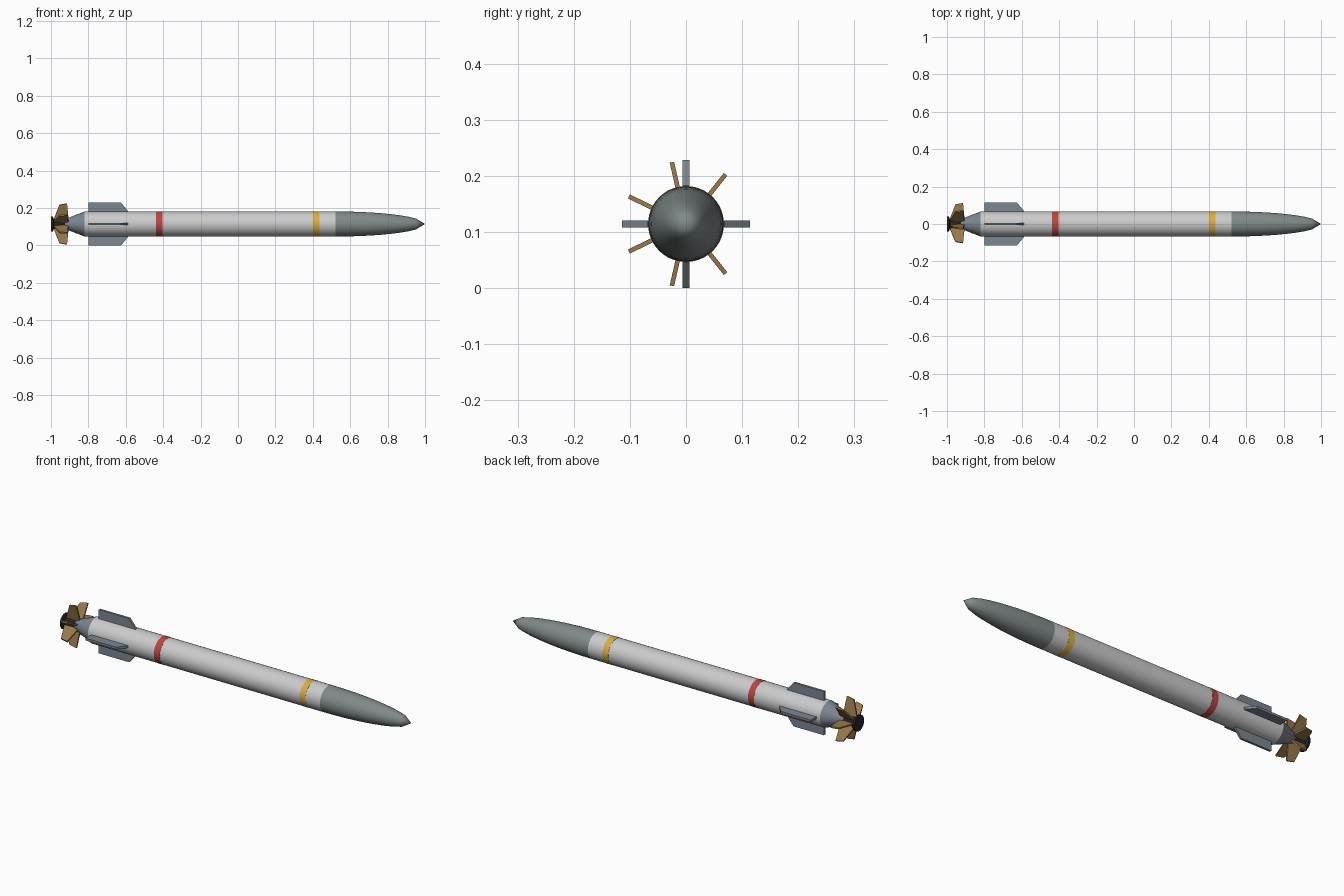
import bpy, bmesh, math
from mathutils import Matrix, Vector

if "Cube" in bpy.data.objects:
    bpy.data.objects.remove(bpy.data.objects["Cube"])

CZ = 0.114   # height of the body axis
R = 0.067    # body radius


def material(name, rgb):
    m = bpy.data.materials.new(name)
    m.diffuse_color = (*rgb, 1)
    m.use_nodes = True
    m.node_tree.nodes["Principled BSDF"].inputs["Base Color"].default_value = m.diffuse_color
    return m


WHITE = material("pale_grey", (0.70, 0.72, 0.71))
NOSE = material("nose_grey", (0.22, 0.25, 0.25))
STEEL = material("blue_grey", (0.20, 0.24, 0.28))
RED = material("red", (0.50, 0.06, 0.05))
YELLOW = material("yellow", (0.70, 0.42, 0.06))
BRONZE = material("bronze", (0.32, 0.19, 0.07))
BLACK = material("black", (0.02, 0.02, 0.025))


def finish(name, bm, mat, smooth=False):
    bmesh.ops.recalc_face_normals(bm, faces=bm.faces)
    me = bpy.data.meshes.new(name)
    bm.to_mesh(me)
    bm.free()
    ob = bpy.data.objects.new(name, me)
    bpy.context.collection.objects.link(ob)
    ob.location.z = CZ
    me.materials.append(mat)
    if smooth:
        bpy.ops.object.select_all(action='DESELECT')
        ob.select_set(True)
        bpy.context.view_layer.objects.active = ob
        bpy.ops.object.shade_smooth_by_angle(angle=math.radians(35))
    return ob


def lathe(name, profile, mat, n=48):
    """Spin (x, radius) points around the x axis."""
    bm = bmesh.new()
    vs = [bm.verts.new((x, 0, r)) for x, r in profile]
    es = [bm.edges.new(p) for p in zip(vs, vs[1:])]
    bmesh.ops.spin(bm, geom=vs + es, cent=(0, 0, 0), axis=(1, 0, 0),
                   angle=2 * math.pi, steps=n)
    bmesh.ops.remove_doubles(bm, verts=bm.verts, dist=1e-5)
    return finish(name, bm, mat, True)


def plate(name, outline, thick, angle, mat):
    """Flat radial plate from (x, radius) points, turned about the x axis."""
    bm = bmesh.new()
    face = bm.faces.new([bm.verts.new((x, -thick / 2, r)) for x, r in outline])
    ext = bmesh.ops.extrude_face_region(bm, geom=[face])["geom"]
    bmesh.ops.translate(bm, vec=Vector((0, thick, 0)),
                        verts=[v for v in ext if isinstance(v, bmesh.types.BMVert)])
    bm.transform(Matrix.Rotation(angle, 4, 'X'))
    return finish(name, bm, mat)


# Body tube, rounded nose and tail cone
lathe("body_tube", [(-0.82, 0), (-0.82, R), (0.52, R), (0.52, 0)], WHITE)
nose = [(0.52 + 0.48 * i / 10, R * math.sqrt(1 - (i / 10) ** 2)) for i in range(11)]
lathe("nose_cone", [(0.52, 0)] + nose, NOSE)
lathe("tail_cone", [(-0.82, 0), (-0.82, R), (-0.925, 0.026), (-0.925, 0)], STEEL)

# Coloured bands
for name, x, mat in (("red_band", -0.422, RED), ("yellow_band", 0.419, YELLOW)):
    a, b = x - 0.017, x + 0.017
    lathe(name, [(a, R - 0.004), (a, R + 0.0007), (b, R + 0.0007), (b, R - 0.004)], mat)

# Nozzle at the rear end
lathe("nozzle", [(-0.91, 0), (-0.91, 0.022), (-0.985, 0.026), (-0.99, 0.041),
                 (-1.0, 0.041), (-1.0, 0)], BLACK, 32)

# Four stabiliser fins
fin = [(-0.80, R - 0.01), (-0.80, 0.114), (-0.625, 0.114), (-0.588, R + 0.002), (-0.588, R - 0.01)]
for i in range(4):
    plate(f"fin_{i + 1}", fin, 0.012, i * math.pi / 2, STEEL)

# Seven propeller blades, the first pointing along +y
blade = [(-0.988, 0.018), (-0.955, 0.105), (-0.914, 0.113), (-0.905, 0.018)]
for i in range(7):
    plate(f"blade_{i + 1}", blade, 0.008, i * 2 * math.pi / 7 - math.pi / 2, BRONZE)
